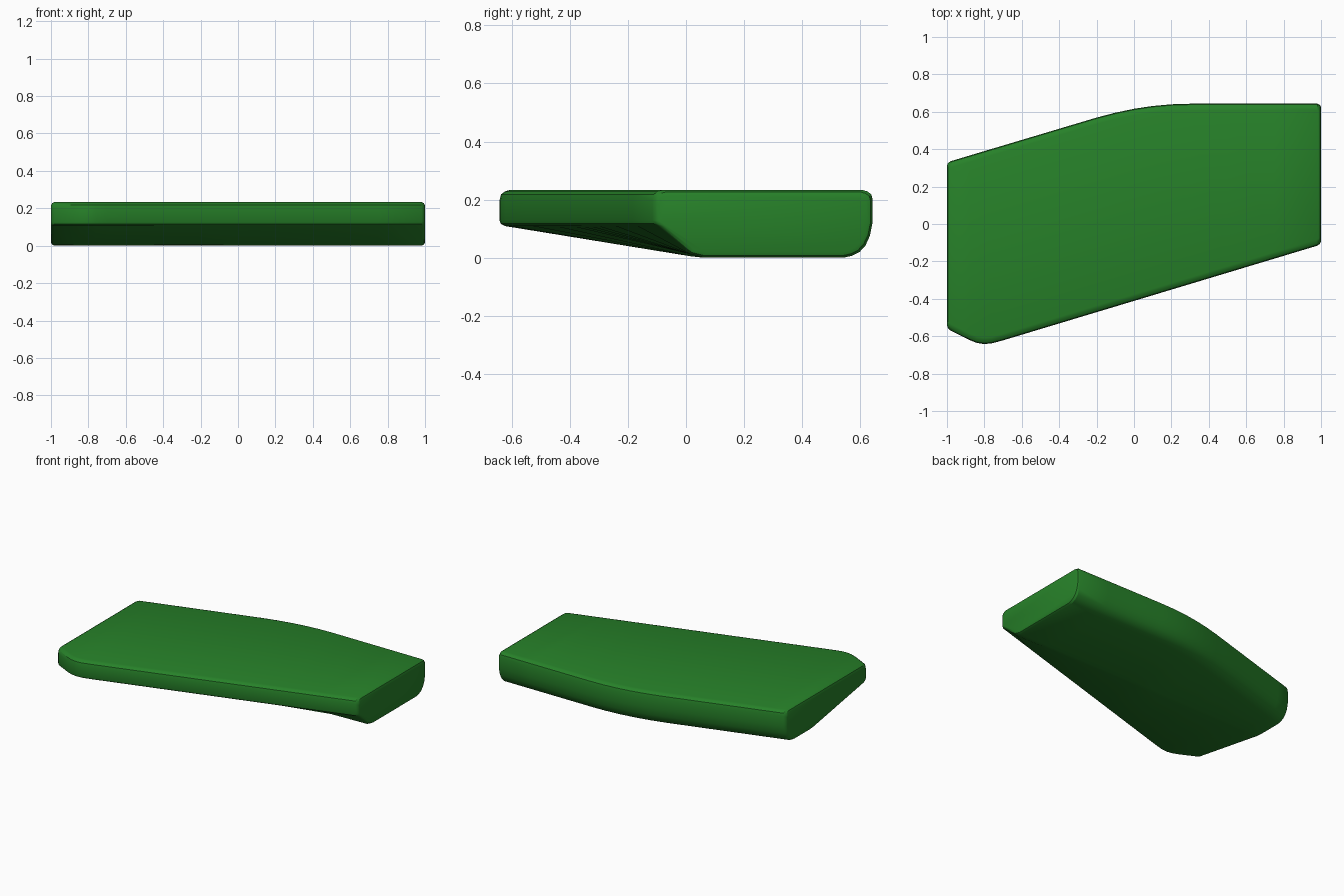
import bpy, bmesh, math

if "Cube" in bpy.data.objects:
    bpy.data.objects.remove(bpy.data.objects["Cube"])

H = 0.233        # overall height
RIDGE = 0.04     # y where the sloping underside meets the flat underside

# plan outline: front and back edges as (x, y)
FRONT = [(-1, -0.56), (-0.88, -0.62), (-0.84, -0.636), (-0.8, -0.642),
         (-0.76, -0.638), (-0.7, -0.622), (1, -0.11)]
BACK = [(-1, 0.33), (-0.2, 0.569), (-0.1, 0.595), (0, 0.616), (0.1, 0.631),
        (0.2, 0.64), (0.3, 0.643), (1, 0.643)]

# edge profiles as (distance in from the edge, z)
FRONT_EDGE = [(0.035, H), (0.018, H - 0.005), (0.005, H - 0.015), (0, H - 0.035),
              (0, 0.128), (0.004, 0.117), (0.018, 0.109)]
BACK_EDGE = [(0.1, 0), (0.07, 0.007), (0.045, 0.02), (0.025, 0.042), (0.01, 0.075),
             (0, 0.125), (0, H - 0.035), (0.005, H - 0.015), (0.018, H - 0.005), (0.035, H)]


def edge_y(line, x):
    for (x0, y0), (x1, y1) in zip(line, line[1:]):
        if x <= x1:
            return y0 + (y1 - y0) * (x - x0) / (x1 - x0)
    return line[-1][1]


def section(x, inset):
    yf, yb = edge_y(FRONT, x), edge_y(BACK, x)
    pts = [(yf + d, z) for d, z in FRONT_EDGE]
    pts += [(RIDGE - 0.025, 0.005 if x < 0 else 0.012), (RIDGE + 0.02, 0)]
    pts += [(yb - d, z) for d, z in BACK_EDGE]
    yc, w = (yf + yb) / 2, yb - yf
    sy, sz = 1 - 2 * inset / w, 1 - 2 * inset / H
    return [(x, yc + (y - yc) * sy, H / 2 + (z - H / 2) * sz) for y, z in pts]


# stations along x, with small rounded ends
xs = {x for x, _ in FRONT + BACK if abs(x) < 1} | {-0.45, 0.5, 0.75}
stations = [(-1, 0.018), (-0.995, 0.007), (-0.982, 0)]
stations += [(x, 0) for x in sorted(xs)]
stations += [(0.982, 0), (0.995, 0.007), (1, 0.018)]

# loft the slab
bm = bmesh.new()
rings = [[bm.verts.new(p) for p in section(x, i)] for x, i in stations]
n = len(rings[0])
for a, b in zip(rings, rings[1:]):
    for k in range(n):
        j = (k + 1) % n
        bm.faces.new((a[k], a[j], b[j], b[k]))
bm.faces.new(rings[0])
bm.faces.new(rings[-1][::-1])
bmesh.ops.recalc_face_normals(bm, faces=bm.faces[:])
mesh = bpy.data.meshes.new("slab")
bm.to_mesh(mesh)
bm.free()

slab = bpy.data.objects.new("slab", mesh)
bpy.context.collection.objects.link(slab)
green = bpy.data.materials.new("green")
green.diffuse_color = (0.02, 0.22, 0.022, 1)
green.use_nodes = True
green.node_tree.nodes["Principled BSDF"].inputs["Base Color"].default_value = green.diffuse_color
mesh.materials.append(green)

# smooth shading with crisp end edges
bpy.context.view_layer.objects.active = slab
slab.select_set(True)
bpy.ops.object.shade_smooth_by_angle(angle=math.radians(30))
